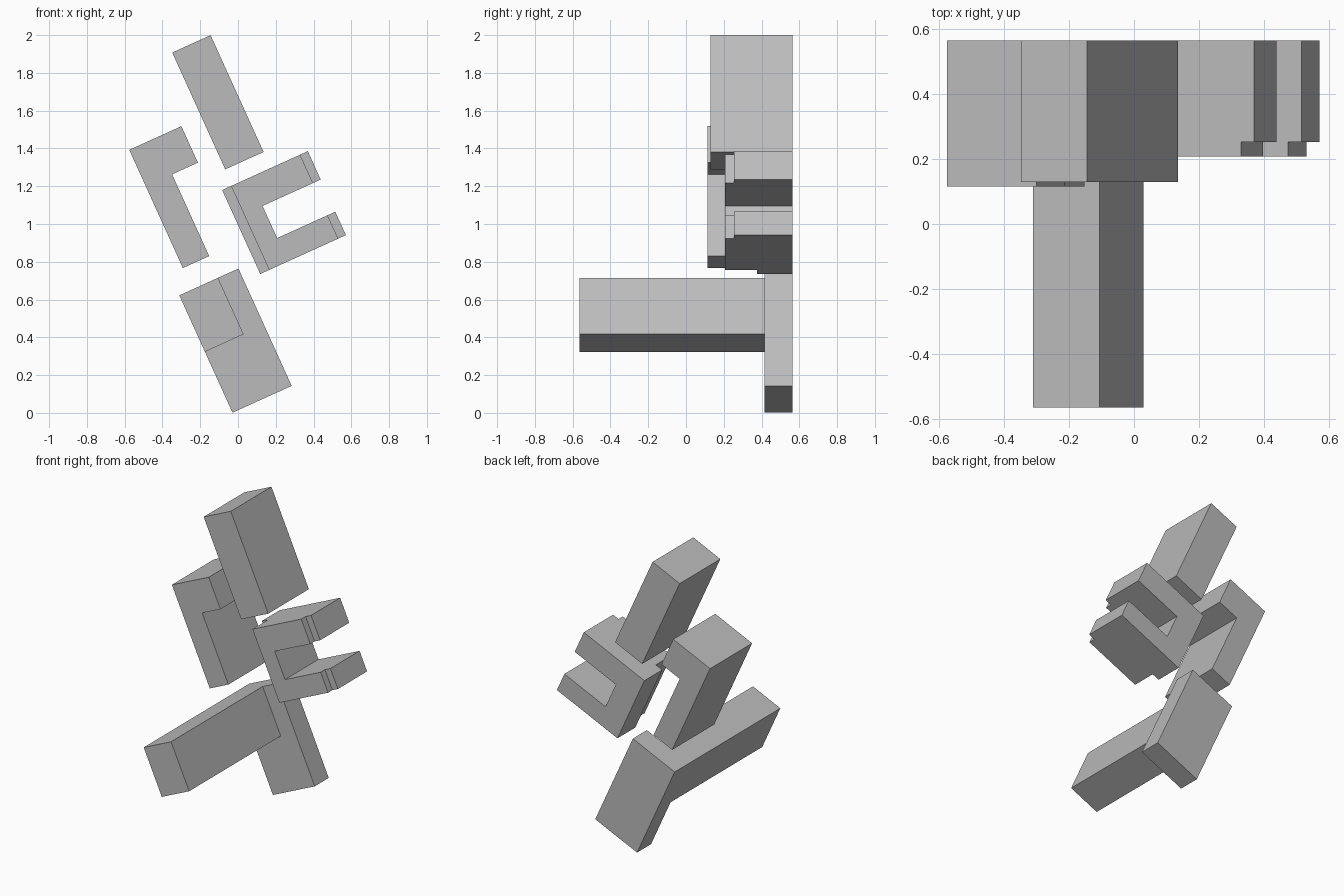
import bpy
import bmesh
from math import radians

TILT = radians(-24.4)  # the whole sculpture leans about the y axis
BACK = 0.565           # all blocks share one back plane

if "Cube" in bpy.data.objects:
    bpy.data.objects.remove(bpy.data.objects["Cube"], do_unlink=True)

grey = bpy.data.materials.new("plain grey")
grey.use_nodes = True
grey.diffuse_color = (0.5, 0.5, 0.5, 1)
grey.node_tree.nodes["Principled BSDF"].inputs["Base Color"].default_value = (0.5, 0.5, 0.5, 1)


def prism(name, outline, y0, y1=BACK):
    """Extrude an outline in the leaning x-z plane from y0 to y1."""
    bm = bmesh.new()
    face = bm.faces.new([bm.verts.new((x, y0, z)) for x, z in outline])
    new = bmesh.ops.extrude_face_region(bm, geom=[face])["geom"]
    moved = [v for v in new if isinstance(v, bmesh.types.BMVert)]
    bmesh.ops.translate(bm, verts=moved, vec=(0, y1 - y0, 0))
    bmesh.ops.recalc_face_normals(bm, faces=bm.faces)
    mesh = bpy.data.meshes.new(name)
    bm.to_mesh(mesh)
    bm.free()
    mesh.materials.append(grey)
    obj = bpy.data.objects.new(name, mesh)
    obj.rotation_euler.y = TILT
    bpy.context.collection.objects.link(obj)
    return obj


def rect(x0, x1, z0, z1):
    return [(x0, z0), (x1, z0), (x1, z1), (x0, z1)]


def cut(obj, outline, y0, y1):
    """Carve a prism out of a block."""
    cutter = prism("cutter", outline, y0, y1)
    cutter.hide_render = True
    mod = obj.modifiers.new("cut", "BOOLEAN")
    mod.operation = "DIFFERENCE"
    mod.solver = "EXACT"
    mod.object = cutter
    bpy.context.view_layer.objects.active = obj
    bpy.ops.object.modifier_apply(modifier=mod.name)
    bpy.data.objects.remove(cutter, do_unlink=True)


# Plain upper block
prism("upper_block", rect(0.471, 0.694, 1.202, 1.881), 0.13)

# Hooked block on the right
prism("hooked_block", [(0.051, 0.819), (0.204, 0.819), (0.204, 1.294),
                       (0.354, 1.294), (0.354, 1.506), (0.051, 1.506)], 0.115)

# Forked block: two prongs with stepped tips, and a recessed spine edge
fork = prism("forked_block", [(0.411, 0.621), (0.909, 0.621), (0.909, 0.757), (0.571, 0.757),
                              (0.571, 0.944), (0.909, 0.944), (0.909, 1.109), (0.411, 1.109)], 0.207)
cut(fork, rect(0.3, 0.463, 0.5, 1.2), 0.1, 0.375)
cut(fork, rect(0.864, 1.0, 0.5, 1.2), 0.1, 0.253)

# Lower block: back plate with a long arm reaching forward from its top corner
base = prism("lower_block", rect(-0.026, 0.318, 0.013, 0.695), -BACK)
cut(base, [(-0.1, -0.1), (0.4, -0.1), (0.4, 0.8), (0.199, 0.8),
           (0.199, 0.367), (-0.1, 0.367)], -0.7, 0.415)
